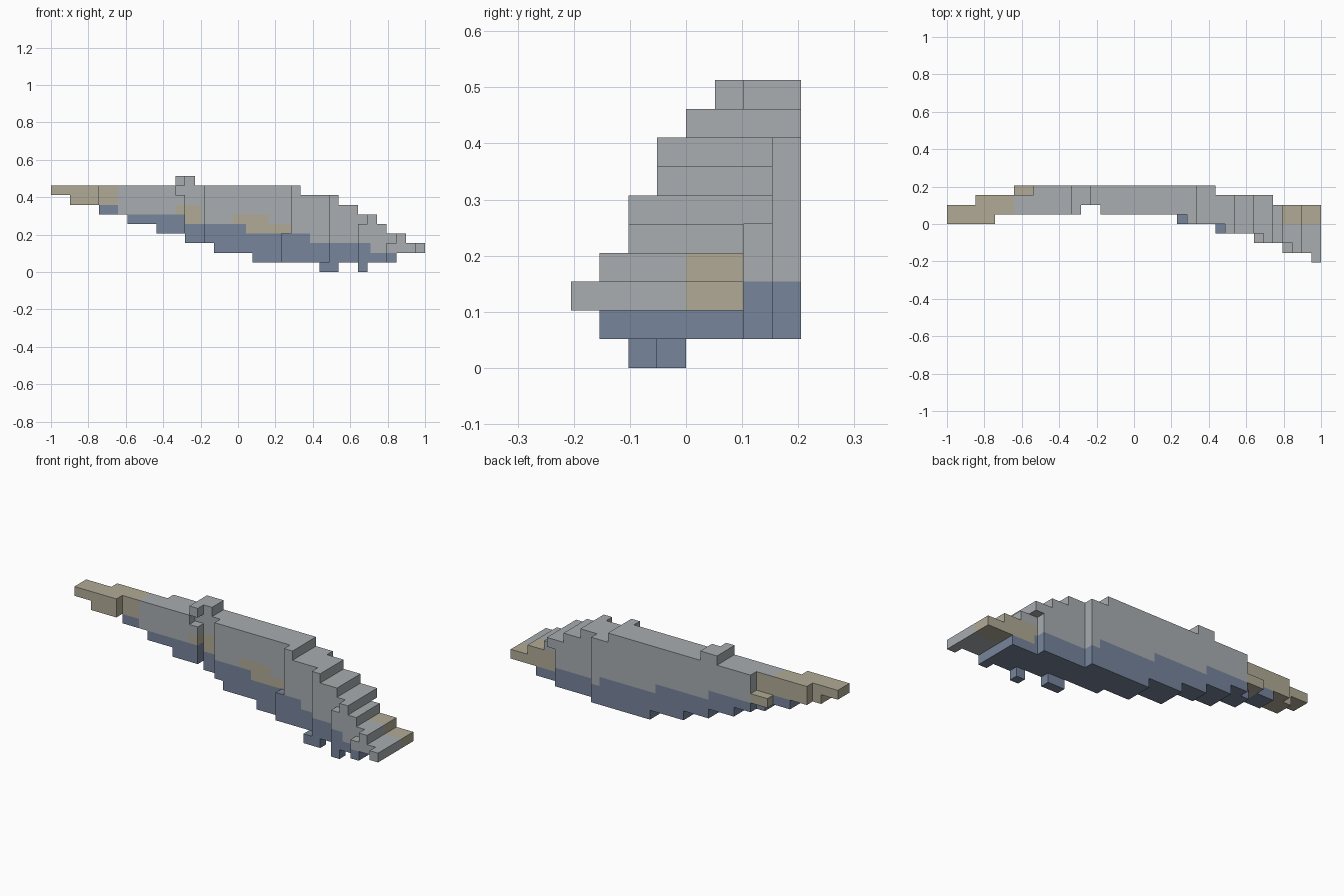
import bpy, bmesh
from mathutils import Vector

cube = bpy.data.objects.get("Cube")
if cube:
    bpy.data.objects.remove(cube)

UNIT = 2 / 39                  # edge of one block
SIZE = (39, 8, 10)             # blocks along x, y, z
SUB = 3                        # colour cells per block edge


def make_material(name, rgb):
    mat = bpy.data.materials.new(name)
    mat.use_nodes = True
    linear = [((c / 255 + 0.055) / 1.055) ** 2.4 for c in rgb] + [1]
    mat.diffuse_color = linear
    mat.node_tree.nodes["Principled BSDF"].inputs["Base Color"].default_value = linear
    return mat


GREY, TAN, BLUE = range(3)
MATERIALS = [make_material("grey_feather", (168, 173, 176)),
             make_material("tan_feather", (176, 170, 149)),
             make_material("blue_feather", (119, 133, 156))]


def step(pairs, i):
    """Value of a stepped profile: first pair whose limit lies beyond i."""
    return next(value for limit, value in pairs if i < limit)


# Stepped outlines along the span: (column limit, level)
TOP = [(13, 9), (15, 10), (26, 9), (30, 8), (32, 7), (34, 6), (35, 5), (37, 4), (39, 3)]
BOTTOM = [(2, 8), (5, 7), (8, 6), (11, 5), (14, 4), (17, 3), (21, 2), (36, 1), (39, 2)]
BACK = [(3, 6), (9, 7), (28, 8), (33, 7), (39, 6)]
BLUE_LINE = [(7, 7), (14, 6), (20.2, 5), (27, 4), (33.4, 3), (40, 2)]


def front(i, k):
    """Front limit of a column, bending forward toward the tip."""
    if i < 5:
        return 4
    if i in (14, 15) or (i == 13 and k == 8):
        return 6                                   # notch
    # each forward fold begins one column earlier in its lower blocks
    folds = [(24, 4), (28, 1), (32, 5), (35, 3), (37, 0)]
    return 5 - sum(i > start or (i == start and k < low) for start, low in folds)


def wing_block(i, j, k):
    if (i, j, k) == (33, 6, 5) or (i in (7, 8) and (j, k) == (7, 6)):
        return True                                # overhanging blocks
    return step(BOTTOM, i) <= k < step(TOP, i) and front(i, k) <= j < step(BACK, i)


def feather_tip_block(i, j, k):
    return k == 0 and ((j == 3 and i in (28, 29)) or (j == 2 and i == 32))


def colour(p, n):
    """Plumage colour at a point in block units."""
    x, y, z = p
    if x < 9 and z > 6 and (y > 7 or (n.y > 0 and z > 7)):
        return TAN                                 # back of the root
    if z < step(BLUE_LINE, x):
        return BLUE
    if x < 7 or (x > 33 and y > 4 and z < 4):
        return TAN                                 # root and rear of the tip
    if y < 6.5:                                    # front patches
        if 13 < x < 15.8 and z < 6.9:
            return TAN
        if 19 < x < 22.6 and z < 6 or 20 < x < 25 and z < 5:
            return TAN
    return GREY


def build_blocks(name, solid):
    """Mesh the outer skin of a block shape and colour it."""
    bm = bmesh.new()
    cells = {(i, j, k) for i in range(SIZE[0]) for j in range(SIZE[1])
             for k in range(SIZE[2]) if solid(i, j, k)}
    centre = Vector((SIZE[0] / 2, SIZE[1] / 2, 0))
    corners = [(0, 0), (1, 0), (1, 1), (0, 1)]
    for cell in cells:
        for a in range(3):
            b, c = (a + 1) % 3, (a + 2) % 3
            for side in (1, -1):
                n = Vector((0, 0, 0))
                n[a] = side
                if tuple(int(u + v) for u, v in zip(cell, n)) in cells:
                    continue
                for s in range(SUB):
                    for t in range(SUB):
                        quad = []
                        for u, v in corners[::side]:
                            p = Vector(cell)
                            p[a] += side > 0
                            p[b] += (s + u) / SUB
                            p[c] += (t + v) / SUB
                            quad.append(p)
                        mid = sum(quad, Vector()) / 4 - n * 0.2
                        face = bm.faces.new([bm.verts.new((p - centre) * UNIT) for p in quad])
                        face.material_index = colour(mid, n)
    bmesh.ops.remove_doubles(bm, verts=bm.verts, dist=0.001)
    # merge flat cells of one colour into clean faces
    bmesh.ops.dissolve_limit(bm, angle_limit=0.01, verts=bm.verts, edges=bm.edges,
                             delimit={'MATERIAL'})
    mesh = bpy.data.meshes.new(name)
    bm.to_mesh(mesh)
    bm.free()
    for mat in MATERIALS:
        mesh.materials.append(mat)
    bpy.context.collection.objects.link(bpy.data.objects.new(name, mesh))


build_blocks("wing", wing_block)
build_blocks("lower_feather_tips", feather_tip_block)
